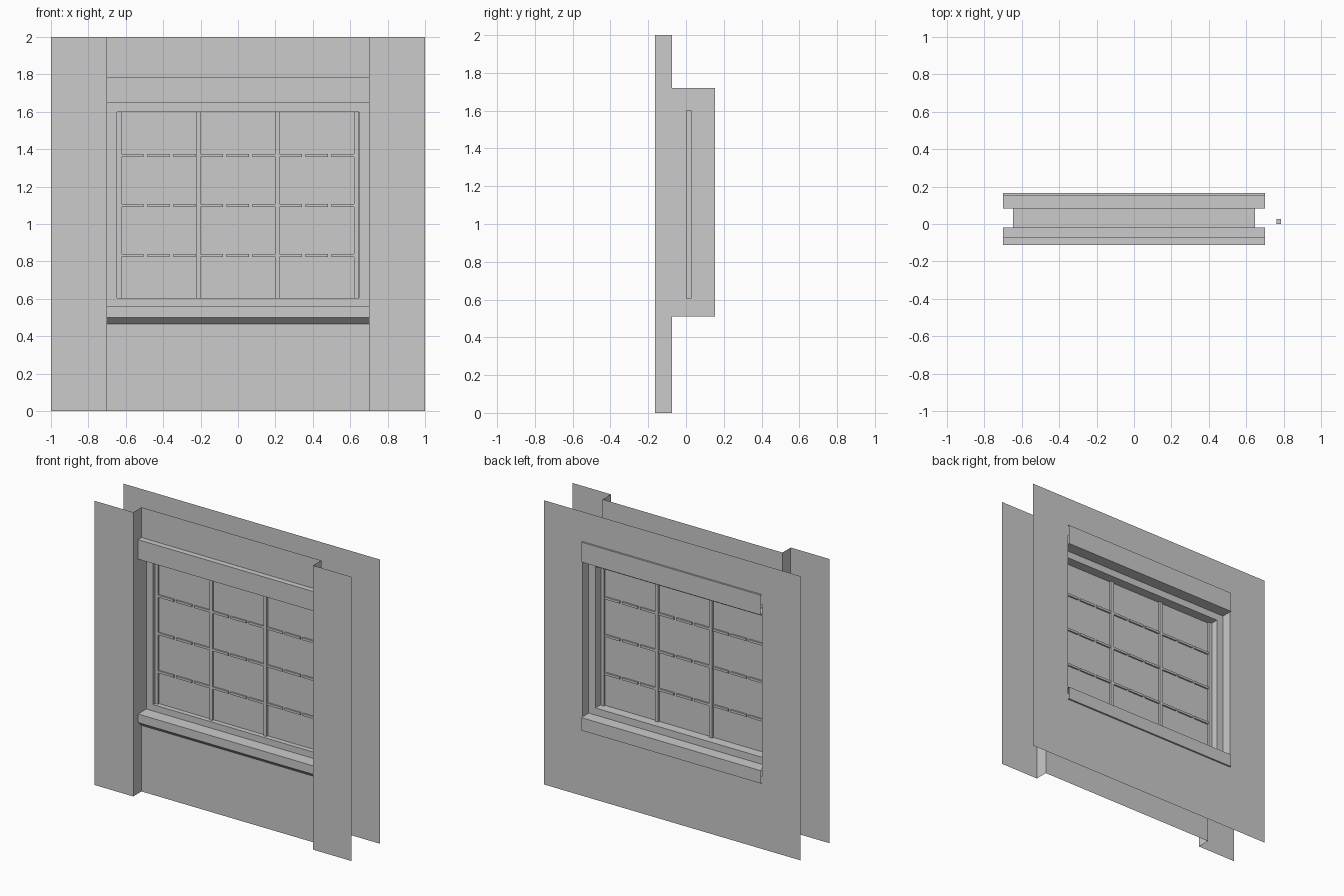
import bpy, bmesh

if "Cube" in bpy.data.objects:
    bpy.data.objects.remove(bpy.data.objects["Cube"])


def make(name, bm):
    bmesh.ops.remove_doubles(bm, verts=bm.verts, dist=1e-5)
    bmesh.ops.recalc_face_normals(bm, faces=bm.faces)
    me = bpy.data.meshes.new(name)
    bm.to_mesh(me)
    bm.free()
    ob = bpy.data.objects.new(name, me)
    bpy.context.collection.objects.link(ob)
    return ob


def quad(bm, pts):
    return bm.faces.new([bm.verts.new(p) for p in pts])


def add_box(bm, x, y, z):
    """Box from (min, max) pairs."""
    vs = bmesh.ops.create_cube(bm, size=1)['verts']
    for v in vs:
        v.co = [a + (b - a) * (c + 0.5) for c, (a, b) in zip(v.co, (x, y, z))]


def wall(name, y, x_out, z_lo, z_hi, flip):
    """Vertical sheet with a window opening as wide as the bay."""
    bm = bmesh.new()
    rects = [(-HALF, HALF, 0, z_lo), (-HALF, HALF, z_hi, 2)]
    if x_out > HALF:
        for a, b in ((-x_out, -HALF), (HALF, x_out)):
            rects += [(a, b, 0, z_lo), (a, b, z_lo, z_hi), (a, b, z_hi, 2)]
    for a, b, c, d in rects:
        pts = [(a, y, c), (b, y, c), (b, y, d), (a, y, d)]
        quad(bm, pts[::-1] if flip else pts)
    bmesh.ops.remove_doubles(bm, verts=bm.verts, dist=1e-5)
    bmesh.ops.dissolve_limit(bm, angle_limit=0.01, verts=bm.verts, edges=bm.edges)
    return make(name, bm)


def trim(name, profile):
    """Open (y, z) profile swept across the bay."""
    bm = bmesh.new()
    for (y0, z0), (y1, z1) in zip(profile, profile[1:]):
        quad(bm, [(-HALF, y0, z0), (HALF, y0, z0), (HALF, y1, z1), (-HALF, y1, z1)])
    return make(name, bm)


HALF = 0.70                       # half width of the window bay
FRONT, BAY, BACK = -0.165, -0.073, 0.153
Z_LO, Z_HI = 0.51, 1.72           # rough opening

# Wall skins
wall("bay_wall", BAY, HALF, Z_LO, Z_HI, False)
wall("back_wall", BACK, 1.0, Z_LO, Z_HI, True)

# Pilasters with their returns, and the opening jambs
for s, side in ((-1, "left"), (1, "right")):
    bm = bmesh.new()
    quad(bm, [(s, FRONT, 0), (s * HALF, FRONT, 0), (s * HALF, FRONT, 2), (s, FRONT, 2)])
    quad(bm, [(s * HALF, FRONT, 0), (s * HALF, BAY, 0), (s * HALF, BAY, 2), (s * HALF, FRONT, 2)])
    make("pilaster_" + side, bm)
    bm = bmesh.new()
    quad(bm, [(s * HALF, BAY, Z_LO), (s * HALF, BACK, Z_LO),
              (s * HALF, BACK, Z_HI), (s * HALF, BAY, Z_HI)])
    make("jamb_" + side, bm)

# Front and back lintels and sills
F0, F1 = -0.02, 0.082             # window frame depth
trim("front_lintel", [(F0, 1.65), (-0.112, 1.65), (-0.112, 1.787), (BAY, 1.787)])
trim("front_sill", [(F0, 0.56), (-0.112, 0.56), (-0.112, 0.50), (BAY, 0.465)])
trim("back_lintel", [(F1, 1.65), (0.165, 1.65), (0.165, 1.79), (BACK, 1.79)])
trim("back_sill", [(F1, 0.555), (0.165, 0.555), (0.165, 0.465), (BACK, 0.465)])

# Window frame: U-shaped section around the glass
bm = bmesh.new()
rings = []
for y, hx, z0, z1 in ((F0, 0.70, 0.555, 1.65), (F0, 0.648, 0.605, 1.60),
                      (F1, 0.648, 0.605, 1.60), (F1, 0.70, 0.555, 1.65)):
    rings.append([(-hx, y, z0), (hx, y, z0), (hx, y, z1), (-hx, y, z1)])
for a, b in zip(rings, rings[1:]):
    for i in range(4):
        j = (i + 1) % 4
        quad(bm, [a[i], a[j], b[j], b[i]])
make("window_frame", bm)

# Glass
bm = bmesh.new()
quad(bm, [(-0.648, 0.014, 0.605), (0.648, 0.014, 0.605),
          (0.648, 0.014, 1.60), (-0.648, 0.014, 1.60)])
make("glass", bm)

# Upright glazing bars, plus the spare one inside the wall cavity
for i, x in enumerate((-0.636, -0.212, 0.21, 0.631, 0.774)):
    bm = bmesh.new()
    add_box(bm, (x - 0.012, x + 0.012), (0.001, 0.028), (0.605, 1.60))
    make("upright_bar_%d" % i, bm)

# Cross bars: three short pieces per pane
bm = bmesh.new()
for z in (0.832, 1.10, 1.365):
    for x0 in (-0.624, -0.200, 0.222):
        for k in range(3):
            a = x0 + k * 0.139
            add_box(bm, (a, a + 0.12), (0.004, 0.025), (z - 0.008, z + 0.008))
make("cross_bars", bm)
